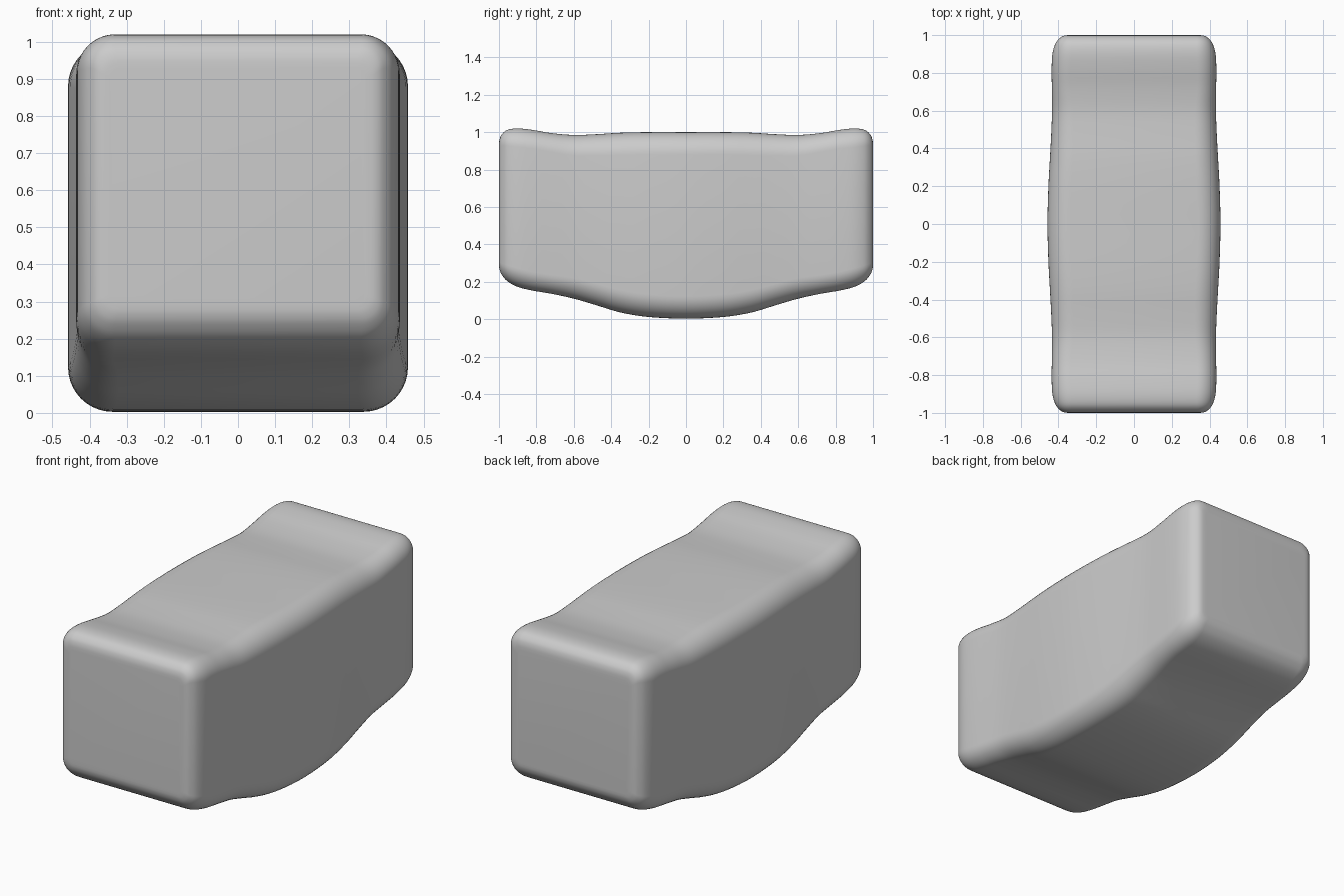
import bpy, bmesh, math

if "Cube" in bpy.data.objects:
    bpy.data.objects.remove(bpy.data.objects["Cube"])

# Half-length stations: y, top, bottom, half width, corner radius
half = [
    (0.00, 1.000, 0.003, 0.458, 0.12),
    (0.20, 1.000, 0.012, 0.453, 0.12),
    (0.35, 0.997, 0.036, 0.445, 0.12),
    (0.48, 0.989, 0.075, 0.438, 0.115),
    (0.60, 0.985, 0.110, 0.434, 0.11),
    (0.72, 0.995, 0.136, 0.435, 0.10),
    (0.82, 1.012, 0.153, 0.436, 0.10),
    (0.90, 1.020, 0.173, 0.432, 0.10),
    (0.955, 1.012, 0.203, 0.416, 0.085),
    (0.985, 0.988, 0.238, 0.392, 0.06),
    (0.997, 0.960, 0.266, 0.370, 0.045),
    (1.00, 0.930, 0.290, 0.345, 0.03),
]
stations = [(-s[0],) + s[1:] for s in reversed(half[1:])] + half


def smooth_path(pts, steps):
    """Catmull-Rom interpolation through the stations."""
    out = []
    for i in range(len(pts) - 1):
        a, b, c, d = (pts[max(0, min(len(pts) - 1, i + k))] for k in (-1, 0, 1, 2))
        for j in range(steps):
            t = j / steps
            out.append(tuple(
                0.5 * (2 * q + (r - p) * t + (2 * p - 5 * q + 4 * r - s) * t * t
                       + (3 * q - p - 3 * r + s) * t ** 3)
                for p, q, r, s in zip(a, b, c, d)))
    return out + [pts[-1]]


def section(y, top, bottom, w, r, n=10):
    """Rounded rectangle across the body at y."""
    corners = [(w - r, top - r), (r - w, top - r), (r - w, bottom + r), (w - r, bottom + r)]
    pts = []
    for k, (cx, cz) in enumerate(corners):
        for i in range(n + 1):
            a = math.pi / 2 * (k + i / n)
            pts.append((cx + r * math.cos(a), y, cz + r * math.sin(a)))
    return pts


# Body: loft of rounded sections with flat end faces
bm = bmesh.new()
rings = [[bm.verts.new(p) for p in section(*s)] for s in smooth_path(stations, 4)]
for r0, r1 in zip(rings, rings[1:]):
    for i in range(len(r0)):
        j = (i + 1) % len(r0)
        bm.faces.new((r0[i], r0[j], r1[j], r1[i]))
bm.faces.new(rings[0])
bm.faces.new(rings[-1])
bmesh.ops.recalc_face_normals(bm, faces=bm.faces)
mesh = bpy.data.meshes.new("soft_block")
bm.to_mesh(mesh)
bm.free()
body = bpy.data.objects.new("soft_block", mesh)
bpy.context.collection.objects.link(body)
bpy.context.view_layer.objects.active = body
body.select_set(True)
bpy.ops.object.shade_smooth_by_angle(angle=math.radians(50))
